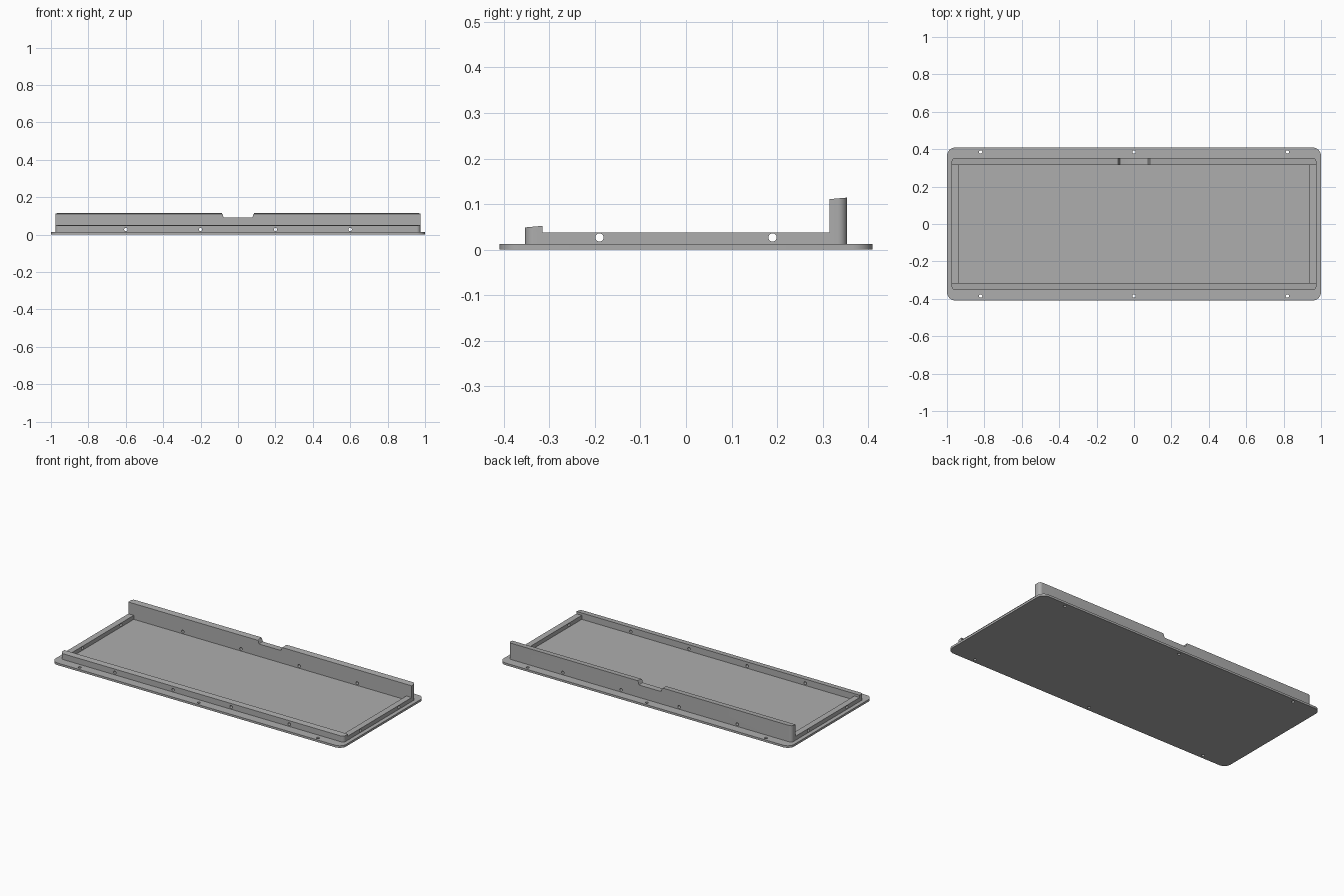
import bpy, bmesh, math
from mathutils import Matrix

cube = bpy.data.objects.get("Cube")
if cube:
    bpy.data.objects.remove(cube, do_unlink=True)

grey = bpy.data.materials.new("grey plastic")
grey.use_nodes = True
COLOUR = (0.42, 0.42, 0.42, 1)
grey.diffuse_color = COLOUR
grey.node_tree.nodes["Principled BSDF"].inputs["Base Color"].default_value = COLOUR

PLATE_X, PLATE_Y, PLATE_TOP = 1.0, 0.409, 0.013
OUT_X, OUT_Y, IN_X, IN_Y = 0.975, 0.353, 0.938, 0.315
HOLE_R, HOLE_Z = 0.009, 0.027


def prism(name, outline, low, high):
    """Extrude an (x, y) outline upward; high may be a function of y."""
    top = high if callable(high) else (lambda y: high)
    bm = bmesh.new()
    base = [bm.verts.new((x, y, low)) for x, y in outline]
    cap = [bm.verts.new((x, y, top(y))) for x, y in outline]
    bm.faces.new(base[::-1])
    bm.faces.new(cap)
    n = len(outline)
    for i in range(n):
        j = (i + 1) % n
        bm.faces.new((base[i], base[j], cap[j], cap[i]))
    bmesh.ops.recalc_face_normals(bm, faces=bm.faces)
    return finish(name, bm)


def finish(name, bm):
    mesh = bpy.data.meshes.new(name)
    bm.to_mesh(mesh)
    bm.free()
    mesh.materials.append(grey)
    obj = bpy.data.objects.new(name, mesh)
    bpy.context.collection.objects.link(obj)
    return obj


def rounded(x0, x1, y0, y1, front_r, back_r, steps=10):
    """Rectangle outline with separate corner radii at front and back."""
    pts = []
    corners = ((x1, y1, back_r, 0), (x0, y1, back_r, 1),
               (x0, y0, front_r, 2), (x1, y0, front_r, 3))
    for x, y, r, quarter in corners:
        if r == 0:
            pts.append((x, y))
            continue
        cx = x - r if x == x1 else x + r
        cy = y - r if y == y1 else y + r
        for i in range(steps + 1):
            a = (quarter + i / steps) * math.pi / 2
            pts.append((cx + r * math.cos(a), cy + r * math.sin(a)))
    return pts


def cylinders(name, places, axis):
    """One cutter holding a row of round pins along the given axis."""
    turn = {"X": Matrix.Rotation(math.pi / 2, 4, "Y"),
            "Y": Matrix.Rotation(math.pi / 2, 4, "X"),
            "Z": Matrix.Identity(4)}[axis]
    bm = bmesh.new()
    for place in places:
        bmesh.ops.create_cone(bm, cap_ends=True, segments=24, radius1=HOLE_R,
                              radius2=HOLE_R, depth=0.2,
                              matrix=Matrix.Translation(place) @ turn)
    return finish(name, bm)


def cut(obj, cutter):
    mod = obj.modifiers.new("cut", "BOOLEAN")
    mod.operation, mod.solver, mod.object = "DIFFERENCE", "EXACT", cutter
    select(obj)
    bpy.ops.object.modifier_apply(modifier=mod.name)
    bpy.data.objects.remove(cutter, do_unlink=True)


def select(obj):
    bpy.ops.object.select_all(action="DESELECT")
    obj.select_set(True)
    bpy.context.view_layer.objects.active = obj


# Base plate with six screw holes
plate = prism("base_plate", rounded(-PLATE_X, PLATE_X, -PLATE_Y, PLATE_Y, 0.045, 0.045), 0, PLATE_TOP)
cut(plate, cylinders("screw_pins", [(x, y, 0) for x in (-0.82, 0, 0.82) for y in (-0.385, 0.385)], "Z"))

# Low front lip and tall back wall, both with gently sloping tops
front = prism("front_wall", rounded(-OUT_X, OUT_X, -OUT_Y, -IN_Y, 0.02, 0), PLATE_TOP,
              lambda y: 0.049 + (y + OUT_Y) * 0.09)
back = prism("back_wall", rounded(-OUT_X, OUT_X, IN_Y, OUT_Y, 0, 0.02), PLATE_TOP,
             lambda y: 0.111 + (y - IN_Y) * 0.09)
for wall, y in ((front, -IN_Y), (back, IN_Y)):
    cut(wall, cylinders("wall_pins", [(x, y, HOLE_Z) for x in (-0.6, -0.2, 0.2, 0.6)], "Y"))

# Finger notch in the middle of the back wall
half = [(0.086, 0.13), (0.086, 0.113), (0.081, 0.107), (0.079, 0.098), (0.075, 0.092), (0.068, 0.09)]
notch = prism("notch_cutter", half + [(-x, z) for x, z in half[::-1]], -0.4, -0.25)
notch.data.transform(Matrix.Rotation(math.pi / 2, 4, "X"))
cut(back, notch)

# Side walls joining front and back, each with two holes
walls = [plate, front, back]
for name, s in (("left_wall", 1), ("right_wall", -1)):
    xs = sorted((s * IN_X, s * OUT_X))
    side = prism(name, rounded(*xs, -IN_Y, IN_Y, 0, 0), PLATE_TOP, 0.038)
    cut(side, cylinders("side_pins", [(s * OUT_X, y, HOLE_Z) for y in (-0.19, 0.19)], "X"))
    walls.append(side)

for obj in walls:
    select(obj)
    bpy.ops.object.shade_smooth_by_angle(angle=math.radians(30))
